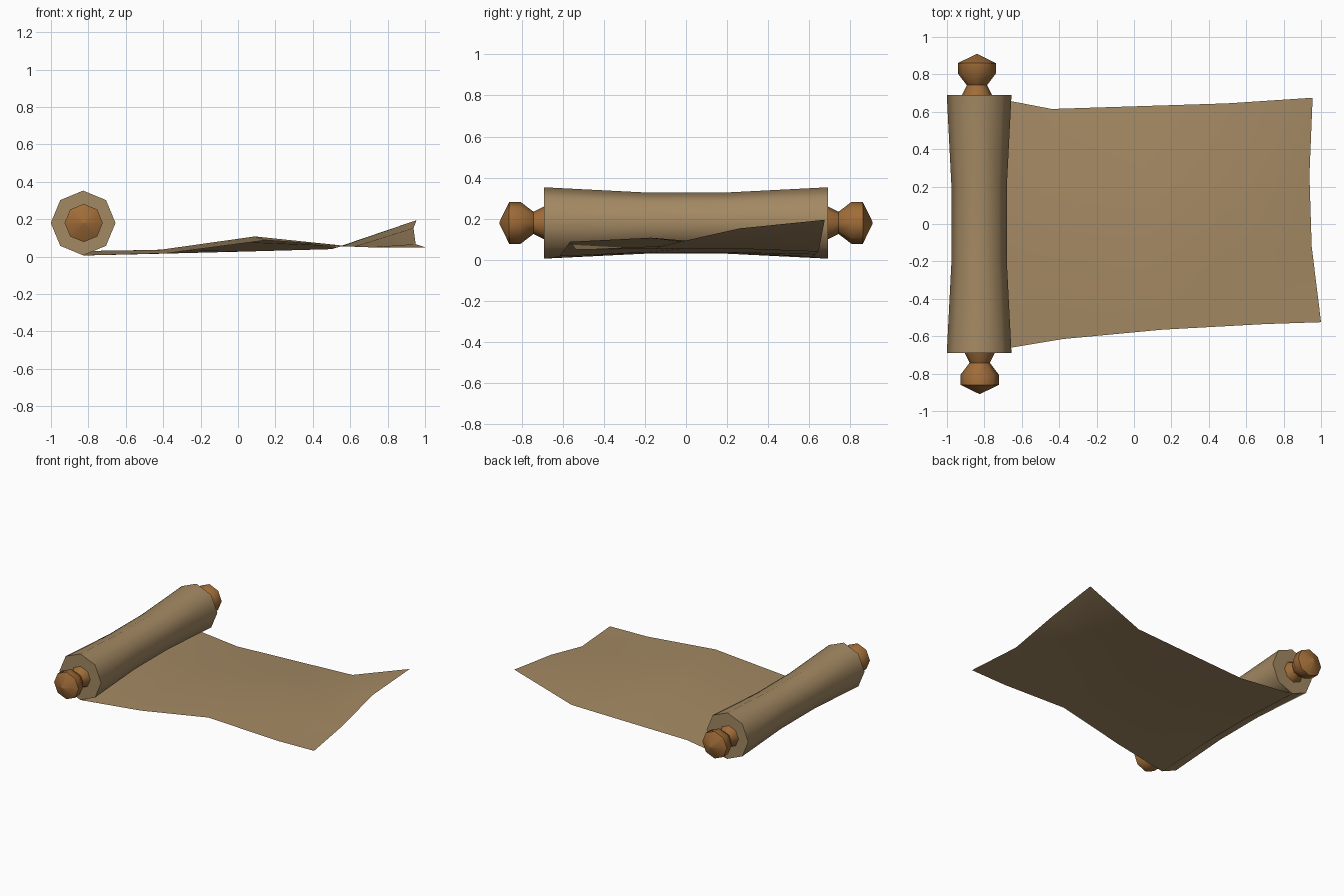
import bpy, bmesh, math

if "Cube" in bpy.data.objects:
    bpy.data.objects.remove(bpy.data.objects["Cube"])


def material(name, rgb):
    m = bpy.data.materials.new(name)
    m.diffuse_color = (*rgb, 1)
    m.use_nodes = True
    m.node_tree.nodes["Principled BSDF"].inputs["Base Color"].default_value = m.diffuse_color
    return m


PARCHMENT = material("parchment", (0.37, 0.25, 0.125))
WOOD = material("wood", (0.35, 0.15, 0.04))


def finish(name, bm, mat):
    me = bpy.data.meshes.new(name)
    bm.to_mesh(me)
    bm.free()
    ob = bpy.data.objects.new(name, me)
    bpy.context.collection.objects.link(ob)
    me.materials.append(mat)
    bpy.ops.object.select_all(action='DESELECT')
    ob.select_set(True)
    bpy.context.view_layer.objects.active = ob
    bpy.ops.object.shade_smooth_by_angle(angle=math.radians(50))
    return ob


def turned(name, profile, mat, sides=8):
    """Eight-sided lathe along y; profile rows are (x centre, y, radius)."""
    bm = bmesh.new()
    rings = []
    for cx, y, r in profile:
        rings.append([bm.verts.new((cx + r * math.cos(math.tau * i / sides), y,
                                    0.18 + r * math.sin(math.tau * i / sides)))
                      for i in range(sides)])
    for a, b in zip(rings, rings[1:]):
        for i in range(sides):
            j = (i + 1) % sides
            bm.faces.new((a[i], a[j], b[j], b[i]))
    bm.faces.new(rings[0])
    bm.faces.new(rings[-1])
    bmesh.ops.remove_doubles(bm, verts=bm.verts, dist=0.0005)
    bmesh.ops.recalc_face_normals(bm, faces=bm.faces)
    return finish(name, bm, mat)


# rolled end, pinched in the middle
turned("paper_roll", [(-0.828, -0.69, 0.173), (-0.828, -0.2, 0.148),
                      (-0.828, 0.2, 0.148), (-0.828, 0.69, 0.173)], PARCHMENT)

# turned knobs at both ends of the rod
KNOB = [(0.67, 0.085), (0.69, 0.08), (0.742, 0.054), (0.805, 0.102),
        (0.86, 0.102), (0.908, 0.004)]
for name, s, cx in (("back_knob", 1, -0.84), ("front_knob", -1, -0.825)):
    turned(name, [(cx, s * y, r) for y, r in KNOB], WOOD)

# unrolled sheet: rows run from front edge to back edge
ROWS = [
    [(-0.83, -0.69, 0.006), (-0.38, -0.615, 0.018), (0.15, -0.565, 0.088),
     (0.70, -0.535, 0.05), (1.00, -0.525, 0.05)],
    [(-0.83, -0.2, 0.03), (-0.42, -0.2, 0.036), (0.09, -0.17, 0.108),
     (0.62, -0.15, 0.053), (0.95, -0.12, 0.067)],
    [(-0.83, 0.2, 0.03), (-0.44, 0.2, 0.036), (0.05, 0.22, 0.075),
     (0.55, 0.24, 0.055), (0.938, 0.26, 0.153)],
    [(-0.83, 0.69, 0.006), (-0.44, 0.615, 0.015), (0.03, 0.63, 0.027),
     (0.50, 0.645, 0.04), (0.955, 0.675, 0.195)],
]
bm = bmesh.new()
grid = [[bm.verts.new(p) for p in row] for row in ROWS]
for a, b in zip(grid, grid[1:]):
    for i in range(len(a) - 1):
        bm.faces.new((a[i], a[i + 1], b[i + 1], b[i]))
finish("open_sheet", bm, PARCHMENT)
